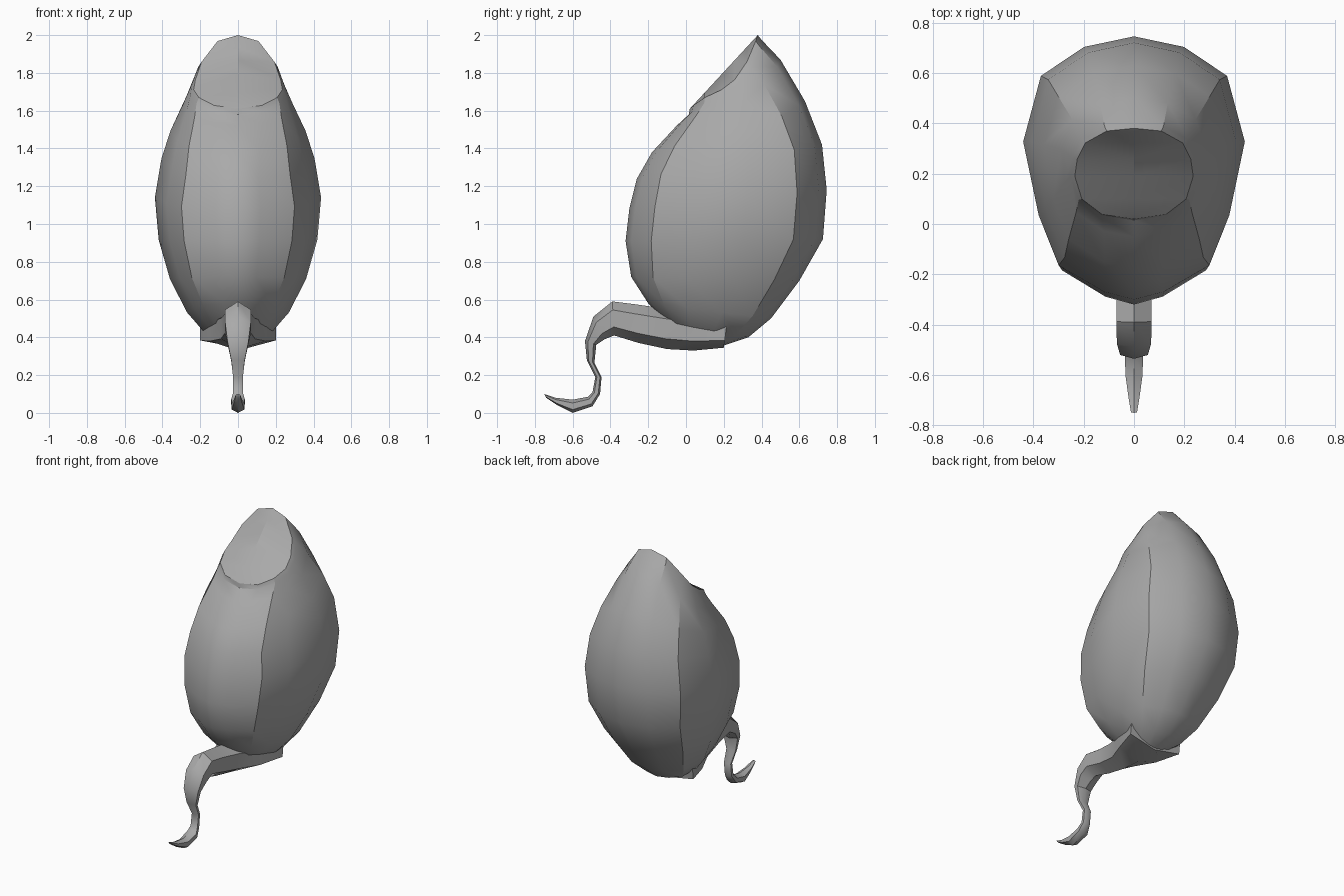
import bpy, bmesh, math

if "Cube" in bpy.data.objects:
    bpy.data.objects.remove(bpy.data.objects["Cube"])

grey = bpy.data.materials.new("warm grey")
grey.diffuse_color = (0.4, 0.4, 0.4, 1)
grey.use_nodes = True
grey.node_tree.nodes["Principled BSDF"].inputs["Base Color"].default_value = grey.diffuse_color


def finish(bm, name, angle):
    bmesh.ops.recalc_face_normals(bm, faces=bm.faces)
    mesh = bpy.data.meshes.new(name)
    bm.to_mesh(mesh)
    bm.free()
    mesh.materials.append(grey)
    obj = bpy.data.objects.new(name, mesh)
    bpy.context.collection.objects.link(obj)
    bpy.ops.object.select_all(action='DESELECT')
    obj.select_set(True)
    bpy.context.view_layer.objects.active = obj
    bpy.ops.object.shade_smooth_by_angle(angle=math.radians(angle))
    return obj


def bridge(bm, rings):
    for a, b in zip(rings, rings[1:]):
        n = len(a)
        for i in range(n):
            j = (i + 1) % n
            bm.faces.new((a[i], a[j], b[j], b[i]))


# Half cross-sections: (width share, share of the way from front to back)
BELLY = [(0, 0), (.27, .03), (.68, .13), (.86, .32), (1, .6), (.84, .85), (.45, .96), (0, 1)]
RIM = [(0, 0), (.54, .05), (.88, .22), (1, .47), (.96, .66), (.82, .84), (.46, .97), (0, 1)]

# Tilted rings: front y, z, back y, z, half width, share of rim shape, side dip
BODY = [
    (.02, 1.61, .38, 2.0, .235, 1, 1),
    (.015, 1.58, .40, 1.975, .255, .9, 1),
    (-.05, 1.52, .50, 1.87, .295, .5, 1),
    (-.18, 1.38, .63, 1.65, .36, .2, .5),
    (-.26, 1.24, .72, 1.42, .405, 0, 0),
    (-.30, 1.08, .745, 1.18, .44, 0, 0),
    (-.32, .91, .725, .92, .42, 0, 0),
    (-.29, .72, .60, .70, .36, 0, 0),
    (-.20, .58, .45, .50, .27, 0, 0),
    (-.12, .50, .33, .40, .19, 0, 0),
    (-.04, .42, .18, .35, .09, 0, 0),
]

# Body: plump lofted pod
bm = bmesh.new()
rings = []
for yf, zf, yb, zb, w, mix, dip in BODY:
    half = []
    for (bx, bt), (rx, rt) in zip(BELLY, RIM):
        x, t = bx + (rx - bx) * mix, bt + (rt - bt) * mix
        half.append((x * w, yf + (yb - yf) * t,
                     zf + (zb - zf) * t - dip * .7 * t * t * (1 - t)))
    loop = half + [(-x, y, z) for x, y, z in half[-2:0:-1]]
    rings.append([bm.verts.new(p) for p in loop])
bridge(bm, rings)
bm.faces.new(rings[-1])

# Slanted top: ridge along the middle, joined to both sides of the rim
top = rings[0]
n = len(top)
k = n // 2
ridge = [top[0]]
for i in range(1, k):
    y = top[i].co.y
    s = (y - top[0].co.y) / (top[k].co.y - top[0].co.y)
    ridge.append(bm.verts.new((0, y, top[0].co.z + s * (top[k].co.z - top[0].co.z))))
ridge.append(top[k])
for side in (1, -1):
    for i in range(k):
        quad = [ridge[i], top[side * i % n], top[side * (i + 1) % n], ridge[i + 1]]
        bm.faces.new(list(dict.fromkeys(quad)))
finish(bm, "body", 30)

# Tail rings: top y, z, bottom y, z, half width
TAIL = [
    (.22, .50, .20, .345, .20),
    (.02, .53, .04, .33, .15),
    (-.13, .555, -.10, .338, .09),
    (-.27, .575, -.25, .37, .07),
    (-.39, .59, -.38, .41, .07),
    (-.49, .51, -.43, .39, .068),
    (-.535, .38, -.475, .36, .055),
    (-.525, .28, -.485, .265, .035),
    (-.48, .19, -.447, .19, .026),
    (-.495, .11, -.455, .10, .026),
    (-.52, .085, -.495, .035, .036),
    (-.60, .07, -.60, 0, .034),
    (-.69, .08, -.68, .04, .022),
    (-.75, .10, -.74, .08, .012),
]

# Tail: curling six-sided tube growing out of the underside
bm = bmesh.new()
rings = []
for ty, tz, by, bz, w in TAIL:
    ring = []
    for i in range(6):
        a = i * math.pi / 3
        t = (1 - math.cos(a)) / 2
        x = w * math.sin(a) / math.sin(math.pi / 3)
        ring.append(bm.verts.new((x, ty + (by - ty) * t, tz + (bz - tz) * t)))
    rings.append(ring)
bridge(bm, rings)
bm.faces.new(rings[0])
bm.faces.new(rings[-1])
finish(bm, "tail", 40)
